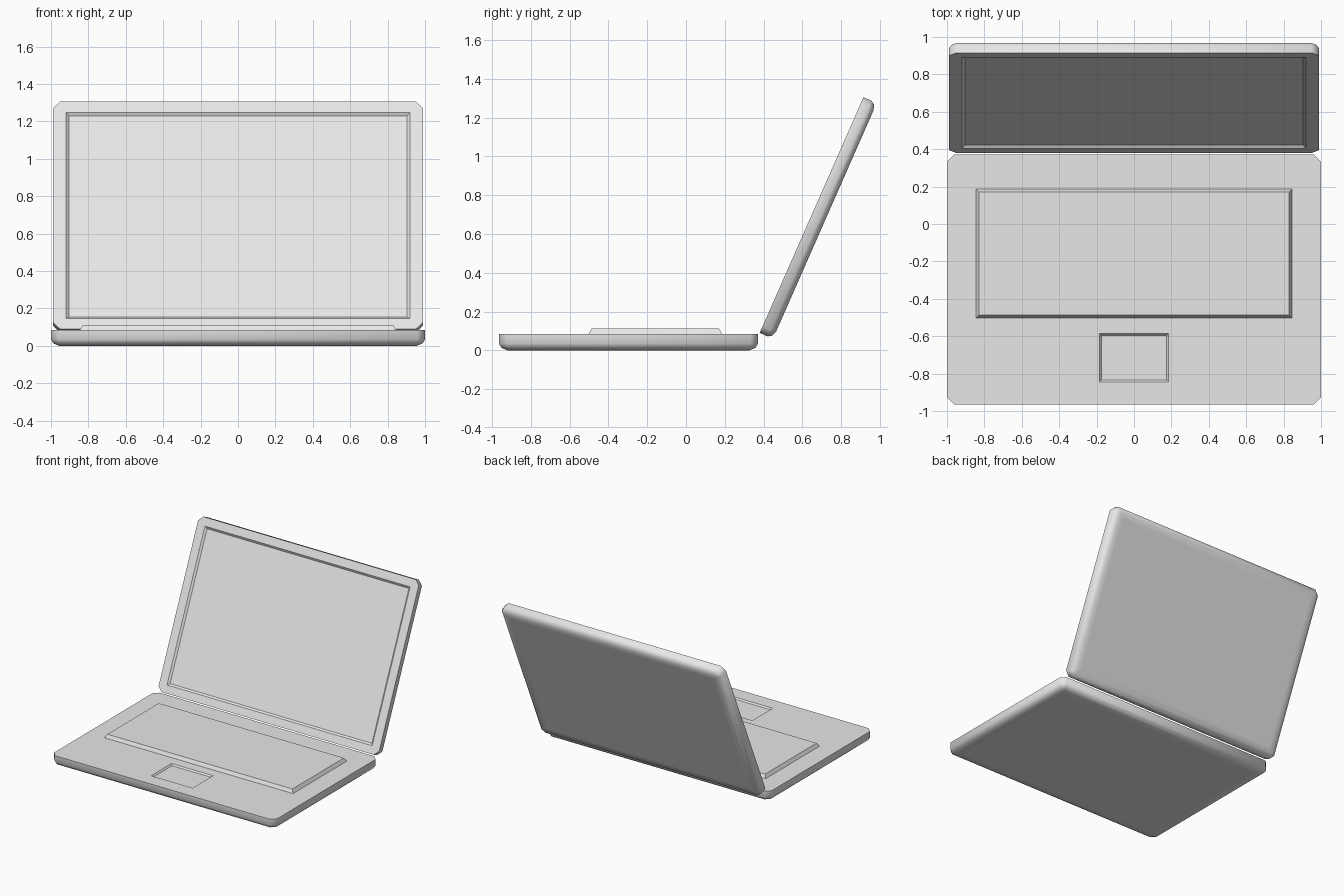
import bpy, bmesh, math

cube = bpy.data.objects.get("Cube")
if cube:
    bpy.data.objects.remove(cube, do_unlink=True)

# One plain grey shell colour
grey = bpy.data.materials.new("light_grey")
grey.use_nodes = True
color = (0.8, 0.8, 0.8, 1)
grey.diffuse_color = color
grey.node_tree.nodes["Principled BSDF"].inputs["Base Color"].default_value = color

CORNERS = ((1, 1), (-1, 1), (-1, -1), (1, -1))


def rect_ring(bm, half_w, y0, y1, z, inset=0):
    """Four corner vertices, counter-clockwise."""
    mid, half = (y0 + y1) / 2, (y1 - y0) / 2
    return [bm.verts.new((sx * (half_w - inset), mid + sy * (half - inset), z))
            for sx, sy in CORNERS]


def clipped_ring(bm, half_w, y0, y1, z, clip, inset):
    """Rectangle with clipped corners, counter-clockwise."""
    mid, half = (y0 + y1) / 2, (y1 - y0) / 2 - inset
    w = half_w - inset
    c = max(clip - 0.586 * inset, 0.008)
    ring = []
    for sx, sy in CORNERS:
        pair = [(sx * w, mid + sy * (half - c)), (sx * (w - c), mid + sy * half)]
        if sx * sy < 0:
            pair.reverse()
        ring += [bm.verts.new((x, y, z)) for x, y in pair]
    return ring


def bridge(bm, a, b, smooth):
    n = len(a)
    for i in range(n):
        j = (i + 1) % n
        bm.faces.new((a[i], a[j], b[j], b[i])).smooth = smooth


def finish(bm, name):
    bmesh.ops.recalc_face_normals(bm, faces=bm.faces)
    mesh = bpy.data.meshes.new(name)
    bm.to_mesh(mesh)
    bm.free()
    mesh.materials.append(grey)
    obj = bpy.data.objects.new(name, mesh)
    bpy.context.collection.objects.link(obj)
    return obj


def panel(name, half_w, y0, y1, clip, levels, recess, slope, depth):
    """Flat working face at z = 0 with a sunken rectangle, rounded underside."""
    bm = bmesh.new()
    rings = [clipped_ring(bm, half_w, y0, y1, -d, clip, inset) for inset, d in levels]
    for a, b in zip(rings, rings[1:]):
        bridge(bm, a, b, True)
    bm.faces.new(rings[-1]).smooth = True
    # Working face around the recess
    outer, rim = rings[0], rect_ring(bm, *recess, 0)
    for i in range(4):
        bm.faces.new((outer[2 * i], outer[2 * i + 1], rim[i]))
        bm.faces.new((outer[2 * i + 1], outer[(2 * i + 2) % 8], rim[(i + 1) % 4], rim[i]))
    # Sloped recess walls and floor
    floor = rect_ring(bm, *recess, -depth, slope)
    bridge(bm, rim, floor, False)
    bm.faces.new(floor)
    return finish(bm, name)


# Base with sunken touchpad
base = panel("base", 1.0, -0.965, 0.372, 0.04,
             ((0, 0), (0, 0.05), (0.013, 0.072), (0.045, 0.085), (0.09, 0.085)),
             (0.185, -0.845, -0.585), 0.01, 0.012)
base.location.z = 0.085

# Raised keyboard deck
bm = bmesh.new()
deck = (0.845, -0.503, 0.187)
foot = rect_ring(bm, *deck, 0.084)
top = rect_ring(bm, *deck, 0.112, 0.016)
bridge(bm, foot, top, False)
bm.faces.new(top)
bm.faces.new(foot)
finish(bm, "keyboard_deck")

# Tilted lid with sunken screen
lid = panel("lid", 0.988, 0, 1.328, 0.037,
            ((0, 0), (0, 0.045), (0.012, 0.064), (0.04, 0.075), (0.08, 0.075)),
            (0.919, 0.061, 1.264), 0.015, 0.013)
lid.location = (0, 0.38, 0.09)
lid.rotation_euler.x = math.atan2(1.215, 0.535)
